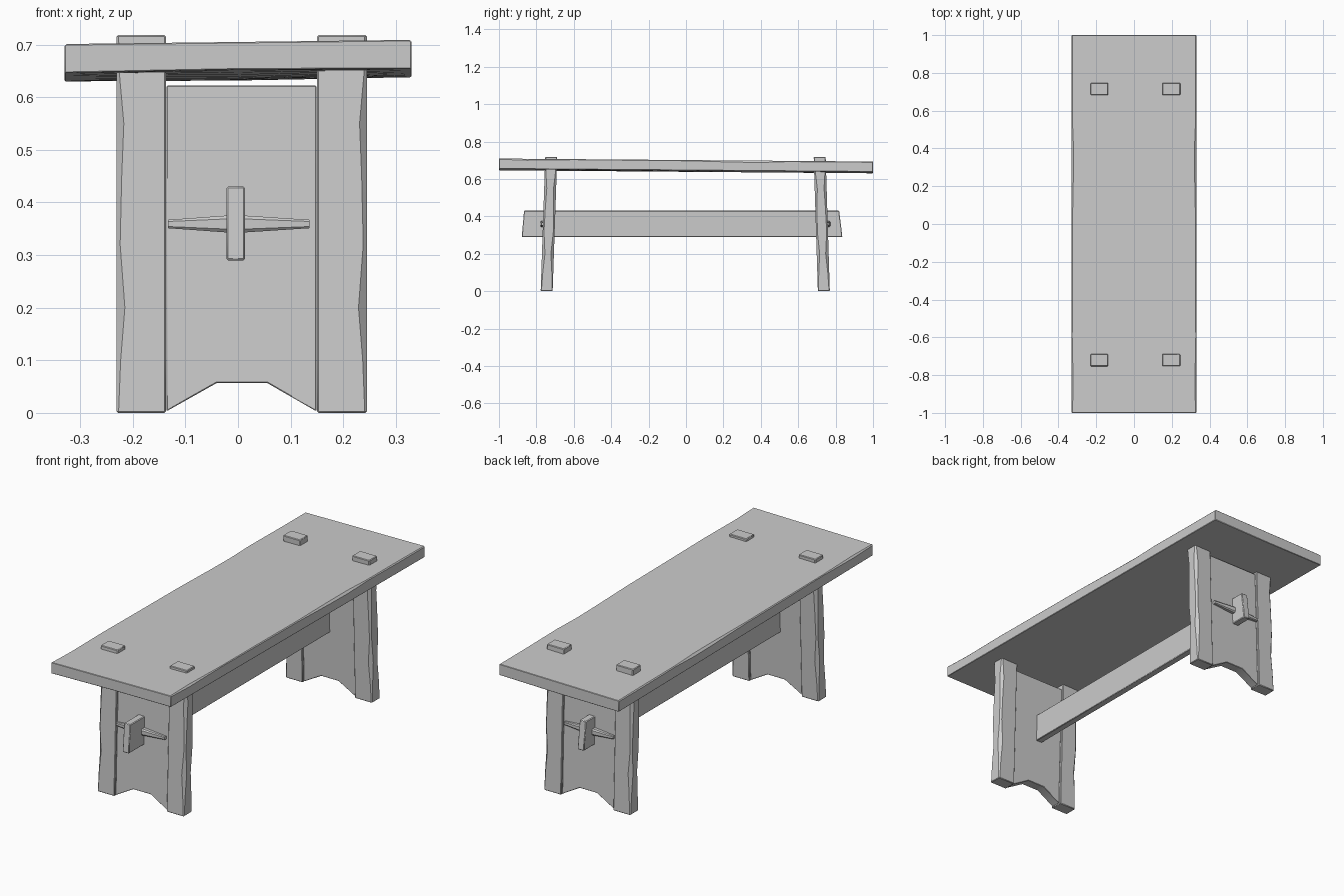
import bpy, bmesh, math

if "Cube" in bpy.data.objects:
    bpy.data.objects.remove(bpy.data.objects["Cube"])

def loft(name, sections, bevel=0.0):
    """Skin a closed solid through matching point loops."""
    bm = bmesh.new()
    rings = [[bm.verts.new(p) for p in s] for s in sections]
    n = len(rings[0])
    for a, b in zip(rings, rings[1:]):
        for i in range(n):
            j = (i + 1) % n
            bm.faces.new((a[i], a[j], b[j], b[i]))
    bm.faces.new(rings[0])
    bm.faces.new(rings[-1])
    bmesh.ops.recalc_face_normals(bm, faces=bm.faces)
    me = bpy.data.meshes.new(name)
    bm.to_mesh(me)
    bm.free()
    ob = bpy.data.objects.new(name, me)
    bpy.context.collection.objects.link(ob)
    bpy.context.view_layer.objects.active = ob
    ob.select_set(True)
    if bevel:
        m = ob.modifiers.new("soft_edges", 'BEVEL')
        m.width, m.segments, m.limit_method = bevel, 1, 'ANGLE'
        m.angle_limit = math.radians(50)
    bpy.ops.object.shade_smooth_by_angle(angle=math.radians(35))
    ob.select_set(False)
    return ob

# Bench top: slightly tilted plank with worn long edges
def top_z(x, y):
    return 0.697 + 0.012 * x - 0.008 * y

wear = [(-1, .004), (-.85, .008), (-.6, .003), (-.3, .004), (0, .004),
        (.25, .009), (.4, .010), (.55, .004), (.8, .005), (1, .004)]
sections = []
for y, c in wear:
    sag = 0.004 * math.cos((y - 0.4) * 1.6)
    pts = [(-.33, -c), (-.33 + c, 0), (.33 - c, 0), (.33, -c),
           (.33, -.055), (0, -.055 - sag), (-.33, -.055)]
    sections.append([(x, y, top_z(x, y) + d) for x, d in pts])
loft("bench_top", sections, 0.002)

# Leaning end frames
def lean(side, z):
    if side < 0:
        return -0.745 + 0.034 * z
    return 0.737 - 0.031 * z

post_wear = [(0, .004), (.1, .008), (.2, .016), (.32, .007),
             (.45, .010), (.55, .014), (.64, .006), (.718, .004)]
for side, end in ((-1, "front"), (1, "back")):
    # Corner posts running through the top as tenons
    for hand, x_in, x_out in (("left", -.137, -.231), ("right", .15, .245)):
        s = math.copysign(1, x_out)
        sections = []
        for z, c in post_wear:
            y = lean(side, z)
            h = .032
            pts = [(x_in, -h), (x_out - s * c, -h), (x_out, -h + c),
                   (x_out, h - c), (x_out - s * c, h), (x_in, h)]
            sections.append([(x, y + d, z) for x, d in pts])
        loft(f"{end}_{hand}_post", sections, 0.003)

    # Infill panel with an arched foot
    outline = [(-.136, .003), (-.04, .057), (.055, .057), (.149, .003),
               (.149, .622), (-.136, .622)]
    loft(f"{end}_panel", [[(x, lean(side, z) + d, z) for x, z in outline]
                          for d in (-.024, .024)], 0.002)

    # Tapered locking peg
    yp = lean(side, .36) + side * .032
    loft(f"{end}_peg", [[(x, yp + a * .9, .359 + b) for a, b in
                         ((-r, -r * .6), (-r * .6, -r), (r * .6, -r), (r, -r * .6),
                          (r, r * .6), (r * .6, r), (-r * .6, r), (-r, r * .6))]
                        for x, r in ((-.133, .008), (-.022, .016),
                                     (.013, .016), (.136, .008))])

# Stretcher beam with raked ends
side_outline = [(-.878, .29), (.836, .29), (.819, .43), (-.866, .43)]
loft("stretcher", [[(x, y, z) for y, z in side_outline] for x in (-.022, .013)], 0.003)
